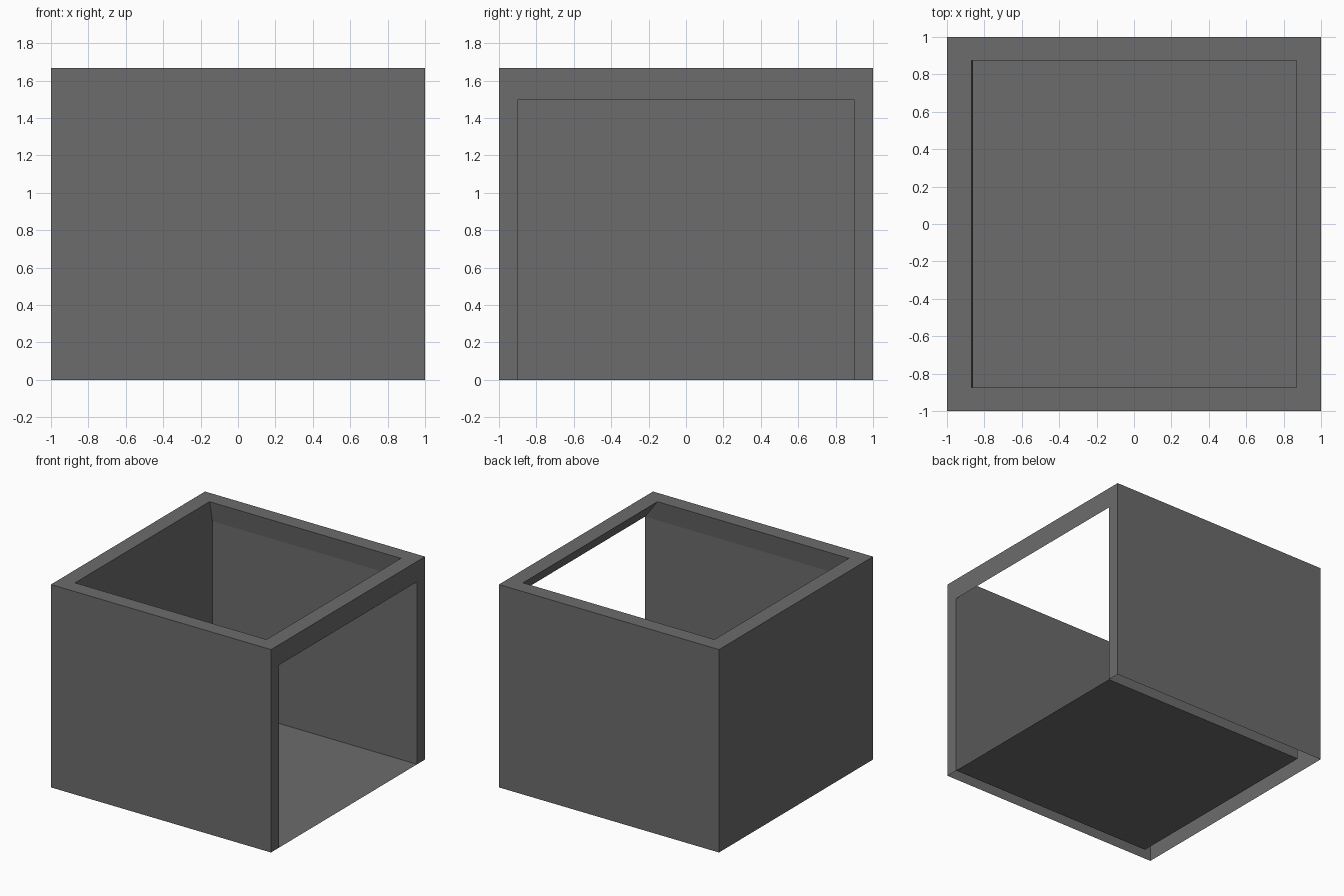
import bpy, bmesh

if "Cube" in bpy.data.objects:
    bpy.data.objects.remove(bpy.data.objects["Cube"])

grey = bpy.data.materials.new("mid grey")
grey.diffuse_color = (0.15, 0.15, 0.15, 1.0)
grey.use_nodes = True
grey.node_tree.nodes["Principled BSDF"].inputs["Base Color"].default_value = grey.diffuse_color

H = 1.667      # overall height
LIP = 1.5      # top of the side opening, foot of the sloped lip


def ring(bm, x0, x1, y, z):
    """Rectangle of four vertices, counter-clockwise from above."""
    return [bm.verts.new(p) for p in
            ((x0, -y, z), (x1, -y, z), (x1, y, z), (x0, y, z))]


def bridge(bm, a, b, skip=()):
    """Quads between two rings, leaving out the skipped sides."""
    for i in range(4):
        if i not in skip:
            j = (i + 1) % 4
            bm.faces.new((a[i], a[j], b[j], b[i]))


def finish(bm, name):
    mesh = bpy.data.meshes.new(name)
    bm.to_mesh(mesh)
    bm.free()
    mesh.materials.append(grey)
    bpy.context.collection.objects.link(bpy.data.objects.new(name, mesh))


# Hollow walls: outer skin, rim, sloped lip and inner skin, open underneath
bm = bmesh.new()
RIGHT = 1
outer_low = ring(bm, -1, 1, 1, 0)
outer_top = ring(bm, -1, 1, 1, H)
rim = ring(bm, -0.87, 0.87, 0.873, H)
lip = ring(bm, -0.86, 1, 0.897, LIP)
inner_low = ring(bm, -0.86, 1, 0.897, 0)
bridge(bm, outer_low, outer_top, skip=(RIGHT,))
bridge(bm, outer_top, rim)
bridge(bm, rim, lip)
bridge(bm, lip, inner_low, skip=(RIGHT,))

# Right side: two jambs and a header around the large opening
bm.faces.new((outer_low[1], inner_low[1], lip[1], outer_top[1]))
bm.faces.new((inner_low[2], outer_low[2], outer_top[2], lip[2]))
bm.faces.new((lip[1], lip[2], outer_top[2], outer_top[1]))
finish(bm, "walls")

# Floor sheet inside the inner skin
bm = bmesh.new()
bm.faces.new(ring(bm, -0.86, 1, 0.897, 0))
finish(bm, "floor")
